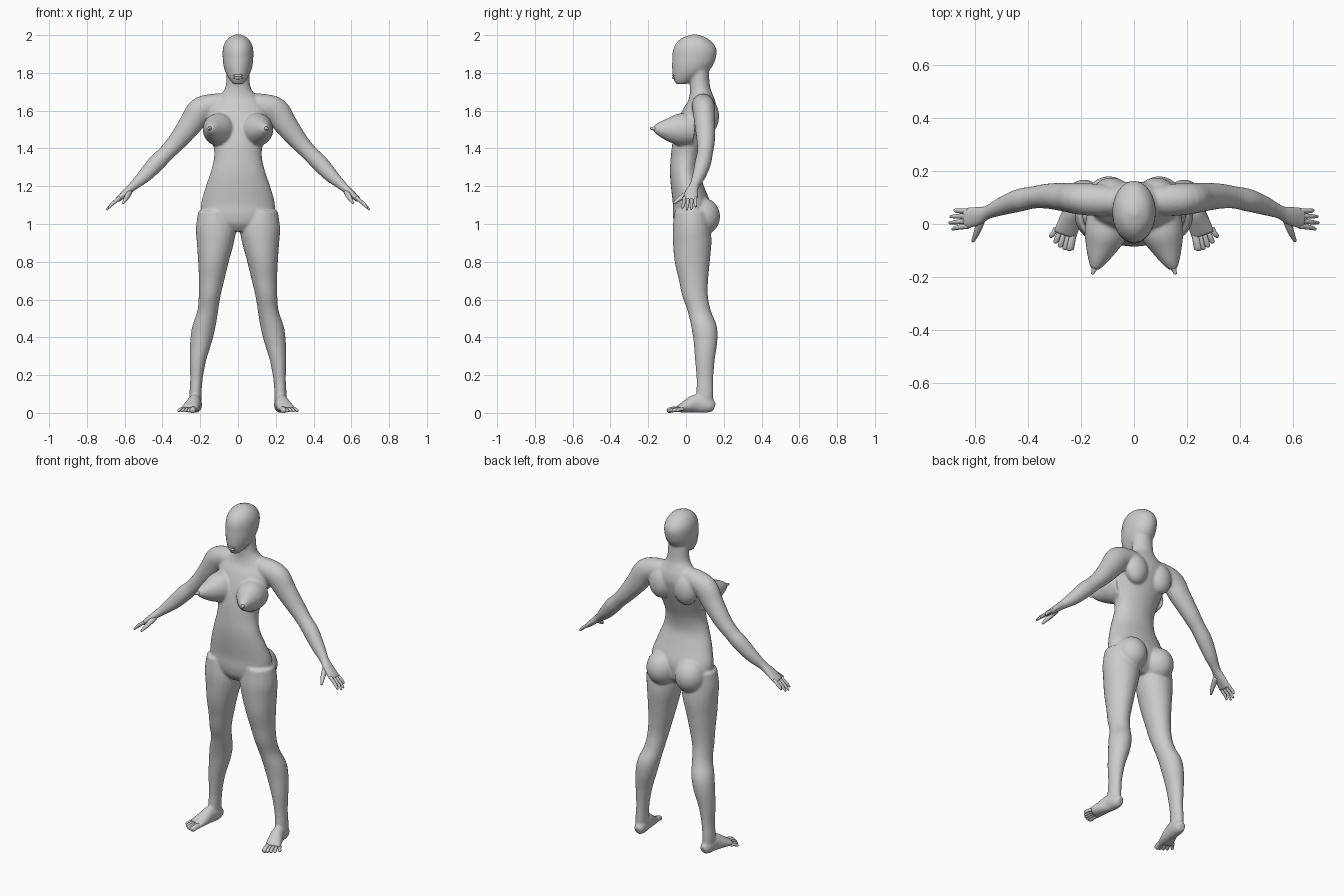
import bpy, bmesh, math
from mathutils import Vector, Matrix

UNIT = 0.01  # all tables are in hundredths of a unit
cube = bpy.data.objects.get("Cube")
if cube:
    bpy.data.objects.remove(cube, do_unlink=True)

grey = bpy.data.materials.new("plain grey")
grey.use_nodes = True
colour = (0.6, 0.6, 0.6, 1)
grey.diffuse_color = colour
grey.node_tree.nodes["Principled BSDF"].inputs["Base Color"].default_value = colour


def spline(rows, steps):
    """Smoothly resample a list of rows of numbers."""
    rows = [Vector(r) for r in rows]
    padded = [rows[0]] + rows + [rows[-1]]
    out = []
    for p, q, r, s in zip(padded, padded[1:], padded[2:], padded[3:]):
        for k in range(steps):
            t = k / steps
            out.append(q + ((r - p) * t + (2 * p - 5 * q + 4 * r - s) * t ** 2
                            + (3 * q - p - 3 * r + s) * t ** 3) / 2)
    return out + [rows[-1]]


def tube(bm, rows, side, across=(1, 0, 0), level=False, sides=24, steps=4):
    """Loft ellipses along a path; each row is x, y, z, radius across, other radius."""
    rows = spline(rows, steps)
    centres = [Vector((r[0] * side, r[1], r[2])) * UNIT for r in rows]
    rings = []
    for i, row in enumerate(rows):
        along = centres[min(i + 1, len(rows) - 1)] - centres[max(i - 1, 0)]
        along = Vector((0, 0, 1)) if level else along.normalized()
        u = Vector(across)
        u = (u - along * u.dot(along)).normalized()
        v = along.cross(u)
        ring = []
        for k in range(sides):
            angle = math.tau * k / sides
            offset = u * math.cos(angle) * row[3] + v * math.sin(angle) * row[4]
            ring.append(bm.verts.new(centres[i] + offset * UNIT))
        rings.append(ring)
    for low, high in zip(rings, rings[1:]):
        for k in range(sides):
            n = (k + 1) % sides
            bm.faces.new((low[k], low[n], high[n], high[k]))
    bm.faces.new(rings[0][::-1])
    bm.faces.new(rings[-1])


def stack(bm, rows):
    """Loft level sections; each row is height, half width, front y, back y."""
    tube(bm, [(0, (f + b) / 2, z, w, (b - f) / 2) for z, w, f, b in rows],
         1, level=True, sides=32)


def ball(bm, centre, radii, side):
    place = Vector((centre[0] * side, centre[1], centre[2])) * UNIT
    matrix = Matrix.Translation(place) @ Matrix.Diagonal((*(Vector(radii) * UNIT), 1))
    bmesh.ops.create_icosphere(bm, subdivisions=4, radius=1, matrix=matrix)


def finish(bm, name):
    bmesh.ops.recalc_face_normals(bm, faces=bm.faces)
    mesh = bpy.data.meshes.new(name)
    bm.to_mesh(mesh)
    bm.free()
    mesh.materials.append(grey)
    mesh.shade_smooth()
    obj = bpy.data.objects.new(name, mesh)
    bpy.context.collection.objects.link(obj)
    return obj


torso = [(96, 6, -3, 8), (100, 16, -6, 12), (105, 19, -7, 13), (111, 19.5, -7, 13),
         (120, 17, -8, 9.5), (128, 14.3, -8.5, 7), (136, 12.6, -8, 8),
         (144, 13.5, -7, 11), (152, 15.5, -5, 14), (160, 16, -2, 16),
         (165, 13, 1, 15.5), (169, 9, 2, 14), (173, 6.5, 2, 12.7), (182, 6, 2, 12)]
head = [(174, 2.5, -5, 0), (176.5, 4.5, -6.6, 5), (180, 6.5, -7.2, 11),
        (184, 7.7, -7.4, 14.3), (188, 8.1, -7.2, 15.8), (192, 8.1, -6.9, 16.2),
        (195.5, 7.2, -5.3, 14.5), (198.5, 5, -2, 11), (200.3, 1.5, 3, 6)]
leg = [(12, 3, 107, 9, 9), (11.7, 3, 98, 10.6, 10), (12, 3.3, 90, 9.8, 10.2),
       (13, 3.3, 80, 8.1, 9.3), (14, 4, 70, 6.7, 7.7), (15, 4.8, 62, 5.8, 6.8),
       (16, 7, 54, 5.5, 6.2), (18, 9.5, 46, 6.2, 6.8), (19.5, 10.3, 38, 5.8, 6.3),
       (21.2, 10, 28, 4.4, 5.2), (22, 10, 18, 3.3, 4.4), (22.5, 10, 10, 3.2, 4.5),
       (22.5, 10, 4, 3, 4.4)]
foot = [(22, 15, 3, 2, 2.4), (22.3, 12, 4, 3.3, 4), (23, 6, 5, 3.5, 5),
        (24.3, 1, 3.7, 4.2, 3.6), (26, -4, 2, 4.6, 1.8)]
arm = [(6, 9, 164, 5, 5), (13, 9, 163, 6, 6), (20, 9.5, 160, 6, 7),
       (25, 10, 153, 5.5, 6.3), (32, 10.5, 144, 4.8, 5), (38, 10, 137.5, 4.2, 4.3),
       (43, 9, 132.5, 4.3, 4.5), (49, 7, 126, 3.6, 3.8), (55, 4.5, 120.5, 2.6, 2.5),
       (59, 3, 117, 3.6, 2), (64, 2, 112.5, 4.2, 1.4)]
breast = [(9, 2, 150, 9, 9), (11, -4, 150, 8, 8.4), (12.5, -9, 150, 6, 6.4),
          (14, -14, 150.3, 3.5, 3.8), (15, -17, 150.5, 1.6, 1.6)]

# Body: overlapping volumes fused into one smooth skin
bm = bmesh.new()
stack(bm, torso)
stack(bm, head)
for side in (1, -1):
    tube(bm, leg, side, level=True)
    tube(bm, foot, side)
    tube(bm, arm, side, across=(0, 1, 0))
    tube(bm, breast, side)
    ball(bm, (9.5, 8.5, 104), (9, 9.5, 10), side)   # buttock
    ball(bm, (8.5, 12, 157), (7, 5.5, 9), side)     # shoulder blade
body = finish(bm, "body")
remesh = body.modifiers.new("fuse", "REMESH")
remesh.mode = "VOXEL"
remesh.voxel_size = 0.007
remesh.use_smooth_shade = True
soften = body.modifiers.new("soften", "SMOOTH")
soften.factor = 0.5
soften.iterations = 5

# Lips
bm = bmesh.new()
for height in (177.3, 178.6):
    ball(bm, (0, -6.4, height), (2.6, 0.9, 0.7), 1)
finish(bm, "lips")

for side, word in ((1, "left"), (-1, "right")):
    # Fingers fan out from the palm, with the thumb towards the front
    bm = bmesh.new()
    for i, reach in enumerate((-0.8, 0.3, 0, -1.6)):
        y = -0.8 + 1.9 * i
        tip = (69.3 + reach, y - 1.2 + 0.5 * i, 107.8 - reach * 0.8)
        tube(bm, [(62.5, y, 114, 1, 1), (66.5, y - 0.5 + 0.2 * i, 110.7, 0.9, 0.9),
                  (*tip, 0.5, 0.5)], side, across=(0, 1, 0), sides=12)
    tube(bm, [(57.5, 2, 117, 1.6, 1.6), (59, -2.5, 114, 1.3, 1.3),
              (60.8, -6.5, 111, 0.6, 0.6)], side, sides=12)
    finish(bm, word + "_fingers")

    # Toes, from the big inner toe to the little outer one
    bm = bmesh.new()
    for i in range(5):
        size = 1.5 if i == 0 else 1.1 - 0.05 * i
        x, y = 23 + 1.6 * i, -2.6 + 0.3 * i
        tip_x, tip_y = 24.2 + 1.75 * i, -10 + 0.3 * i * i
        tube(bm, [(x, y, 2, size, size), ((x + tip_x) / 2, (y + tip_y) / 2, 1.9, size, size),
                  (tip_x, tip_y + 0.7, 1.2, size, size * 0.9),
                  (tip_x, tip_y, 1, size * 0.4, size * 0.4)], side, sides=12)
    finish(bm, word + "_toes")

    # Small tip on the chest
    bm = bmesh.new()
    tube(bm, [(14.7, -16, 150.5, 1.5, 1.5), (15.2, -17.5, 150.5, 0.9, 0.9),
              (15.7, -19, 150.5, 0.5, 0.5)], side, sides=12)
    finish(bm, word + "_chest_tip")
